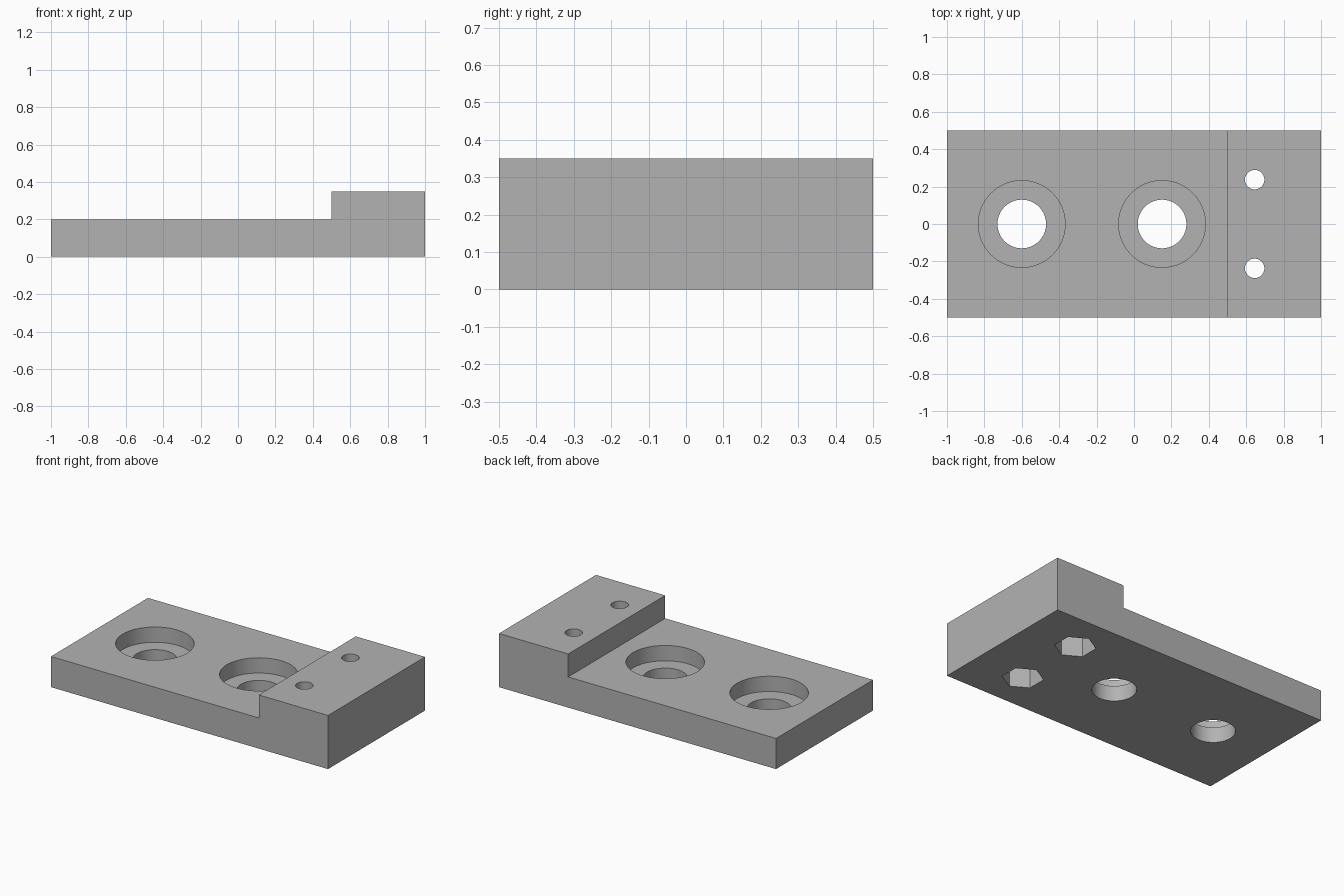
import bpy
import bmesh
import math
from mathutils import Matrix

cube = bpy.data.objects.get("Cube")
if cube:
    bpy.data.objects.remove(cube, do_unlink=True)

grey = bpy.data.materials.new("plain grey")
grey.use_nodes = True
colour = (0.45, 0.45, 0.45, 1)
grey.diffuse_color = colour
grey.node_tree.nodes["Principled BSDF"].inputs["Base Color"].default_value = colour


def add_object(name, bm):
    mesh = bpy.data.meshes.new(name)
    bm.to_mesh(mesh)
    bm.free()
    mesh.materials.append(grey)
    obj = bpy.data.objects.new(name, mesh)
    bpy.context.collection.objects.link(obj)
    return obj


# Stepped plate: side profile extruded across the depth
profile = [(-1, 0), (1, 0), (1, 0.35), (0.5, 0.35), (0.5, 0.2), (-1, 0.2)]
bm = bmesh.new()
side = bm.faces.new([bm.verts.new((x, -0.5, z)) for x, z in profile])
swept = bmesh.ops.extrude_face_region(bm, geom=[side])["geom"]
bmesh.ops.translate(bm, vec=(0, 1, 0),
                    verts=[v for v in swept if isinstance(v, bmesh.types.BMVert)])
bmesh.ops.recalc_face_normals(bm, faces=bm.faces)
plate = add_object("stepped_plate", bm)
bpy.context.view_layer.objects.active = plate
plate.select_set(True)


def cut(x, y, bottom, top, radius, sides=64):
    """Cut an upright prism out of the plate."""
    bm = bmesh.new()
    place = (Matrix.Translation((x, y, (bottom + top) / 2))
             @ Matrix.Rotation(math.pi / 2, 4, "Z"))
    bmesh.ops.create_cone(bm, cap_ends=True, segments=sides, radius1=radius,
                          radius2=radius, depth=top - bottom)
    # Put one corner of the prism on the y axis
    first = bm.verts[:][0].co
    turn = Matrix.Rotation(-math.atan2(first.y, first.x), 4, "Z")
    bmesh.ops.transform(bm, matrix=place @ turn, verts=bm.verts)
    cutter = add_object("hole_cutter", bm)
    cutter.hide_render = True
    mod = plate.modifiers.new("hole", "BOOLEAN")
    mod.operation = "DIFFERENCE"
    mod.solver = "EXACT"
    mod.object = cutter
    bpy.ops.object.modifier_apply(modifier=mod.name)
    bpy.data.objects.remove(cutter, do_unlink=True)


# Counterbored mounting holes in the low section
for x in (-0.6, 0.15):
    cut(x, 0, -0.1, 0.5, 0.13)
    cut(x, 0, 0.1, 0.5, 0.232)

# Bolt holes with hexagonal nut pockets underneath the raised section
for y in (-0.237, 0.237):
    cut(0.645, y, -0.1, 0.5, 0.052, 48)
    cut(0.645, y, -0.1, 0.15, 0.122, 6)

bpy.ops.object.shade_smooth_by_angle(angle=math.radians(30))
